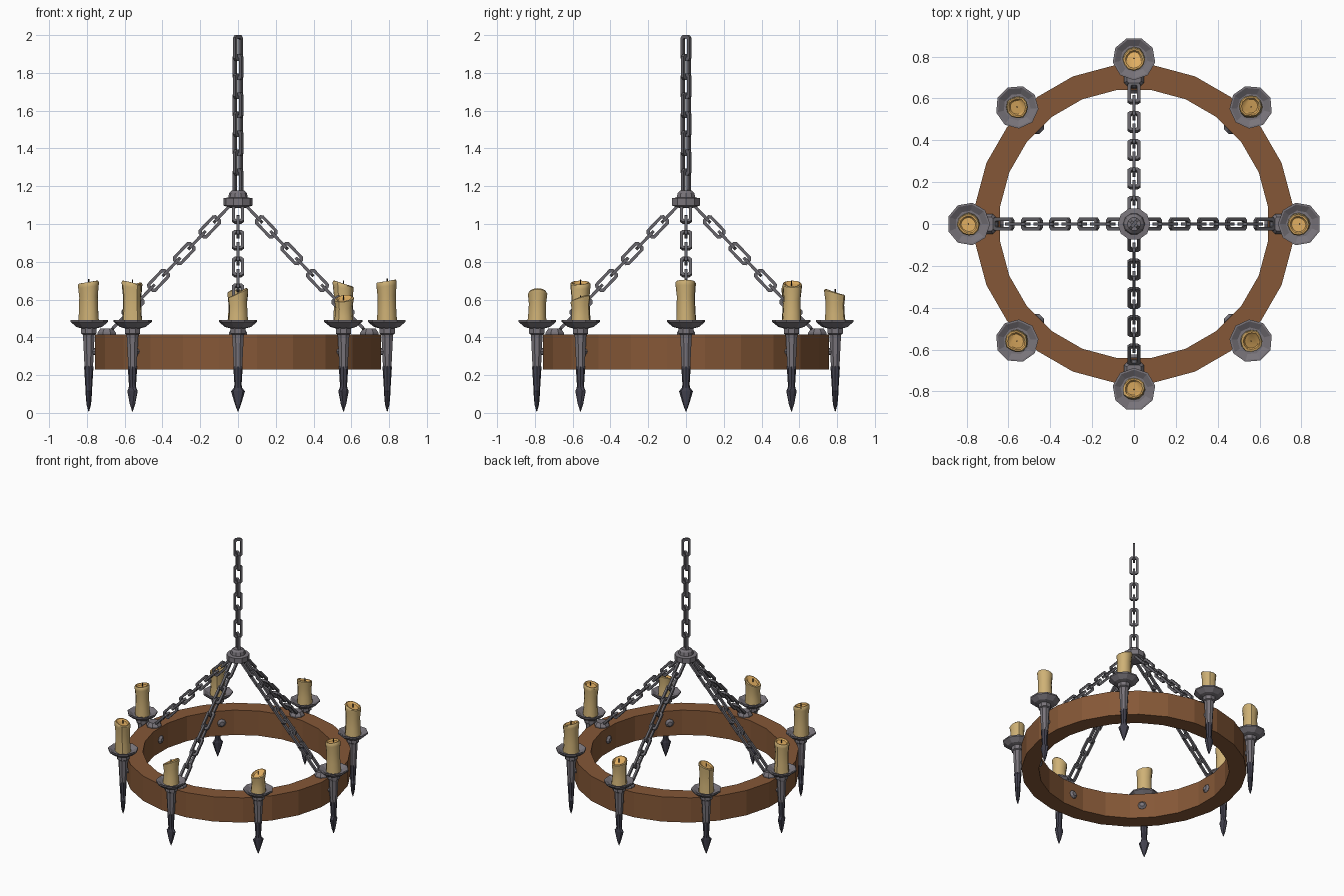
import bpy, bmesh, math, random
from mathutils import Matrix, Vector

if "Cube" in bpy.data.objects:
    bpy.data.objects.remove(bpy.data.objects["Cube"])

random.seed(4)


def mat(name, r, g, b):
    m = bpy.data.materials.new(name)
    m.diffuse_color = (r, g, b, 1)
    m.use_nodes = True
    m.node_tree.nodes["Principled BSDF"].inputs["Base Color"].default_value = m.diffuse_color
    return m


WOOD = mat("wood", 0.235, 0.097, 0.038)
IRON = mat("iron", 0.19, 0.175, 0.195)
DARK = mat("dark_iron", 0.055, 0.053, 0.075)
CHAIN = mat("chain_iron", 0.135, 0.13, 0.145)
WAX = mat("wax", 0.62, 0.44, 0.18)
POOL = mat("melted_wax", 0.74, 0.42, 0.12)
WICK = mat("wick", 0.03, 0.022, 0.018)


def finish(name, bm, mats, matrix=None, smooth=None):
    bmesh.ops.recalc_face_normals(bm, faces=bm.faces)
    me = bpy.data.meshes.new(name)
    bm.to_mesh(me)
    bm.free()
    for m in mats:
        me.materials.append(m)
    ob = bpy.data.objects.new(name, me)
    bpy.context.collection.objects.link(ob)
    if matrix:
        ob.matrix_world = matrix
    if smooth:
        bpy.ops.object.select_all(action='DESELECT')
        ob.select_set(True)
        bpy.context.view_layer.objects.active = ob
        bpy.ops.object.shade_smooth_by_angle(angle=math.radians(smooth))
    return ob


def skin(bm, rings, loop=False):
    """Bridge rings of points with quads; cap the ends unless looped."""
    vs = [[bm.verts.new(p) for p in r] for r in rings]
    n = len(vs[0])
    for k in range(len(vs) if loop else len(vs) - 1):
        a, b = vs[k], vs[(k + 1) % len(vs)]
        for i in range(n):
            j = (i + 1) % n
            bm.faces.new((a[i], a[j], b[j], b[i]))
    if not loop:
        bm.faces.new(vs[0])
        bm.faces.new(vs[-1])


def circle(rx, ry, z, n, off=0.0):
    return [(rx * math.cos(off + math.tau * i / n),
             ry * math.sin(off + math.tau * i / n), z) for i in range(n)]


def lathe(name, prof, n, m, matrix=None, off=0.0, smooth=None):
    bm = bmesh.new()
    skin(bm, [circle(r, r, z, n, off) for r, z in prof])
    return finish(name, bm, [m], matrix, smooth)


# wooden ring
bm = bmesh.new()
skin(bm, [circle(r, r, z, 24, math.pi / 24) for r, z in
          ((0.763, 0.23), (0.763, 0.415), (0.645, 0.415), (0.645, 0.23))], True)
finish("wooden_ring", bm, [WOOD])

# hub where the chains meet
lathe("hub", [(0.04, 1.085), (0.078, 1.098), (0.078, 1.137), (0.052, 1.14),
              (0.046, 1.165), (0.032, 1.178)], 10, IRON)


def add_link(bm, mtx):
    """Chamfered rectangular link, long axis z, lying in the local xz plane."""
    def outline(w, h, c, y):
        q = [(w, h - c), (w - c, h), (c - w, h), (-w, h - c),
             (-w, c - h), (c - w, -h), (w - c, -h), (w, c - h)]
        return [mtx @ Vector((x, y, z)) for x, z in q]
    skin(bm, [outline(0.031, 0.068, 0.013, -0.008), outline(0.031, 0.068, 0.013, 0.008),
              outline(0.015, 0.051, 0.006, 0.008), outline(0.015, 0.051, 0.006, -0.008)], True)


def chain(name, start, direction, count, pitch, twist):
    d = Vector(direction).normalized()
    side = Vector((0, 0, 1)).cross(d)
    side = side.normalized() if side.length > 1e-4 else Vector((1, 0, 0))
    base = Matrix((side, d.cross(side), d)).transposed().to_4x4()
    bm = bmesh.new()
    for i in range(count):
        c = Vector(start) + d * (0.068 + i * pitch)
        add_link(bm, Matrix.Translation(c) @ base @ Matrix.Rotation(twist + i * math.pi / 2, 4, 'Z'))
    finish(name, bm, [CHAIN])


# ceiling chain and four slanted chains with their ring mounts
chain("ceiling_chain", (0, 0, 2.0), (0, 0, -1), 8, 0.101, math.radians(-50))
for k in range(4):
    a = k * math.pi / 2
    c, s = math.cos(a), math.sin(a)
    chain(f"support_chain_{k + 1}", (0.035 * c, 0.035 * s, 1.105),
          (0.635 * c, 0.635 * s, -0.665), 9, 0.098, 0)
    lathe(f"chain_mount_{k + 1}", [(0.052, 0.41), (0.052, 0.425), (0.036, 0.447)], 8, IRON,
          Matrix.Translation((0.695 * c, 0.695 * s, 0)), math.pi / 8)


def candle(name, mtx, top, slope, low_dir):
    n, z0 = 12, 0.472
    lean = (random.uniform(-0.005, 0.005), random.uniform(-0.005, 0.005))
    wob = [random.uniform(0.95, 1.07) for _ in range(n)]
    bm = bmesh.new()

    def ring(r, t, drop=0.0):
        pts = []
        for i in range(n):
            a = math.tau * i / n
            x, y = r * wob[i] * math.cos(a), r * wob[i] * math.sin(a)
            full = top - slope * (1 + math.cos(a - low_dir)) / 2 - drop
            pts.append((x + lean[0] * t, y + lean[1] * t, z0 + (full - z0) * t))
        return pts
    # wax column, rim and sunken pool
    skin(bm, [ring(0.053, 0), ring(0.049, 0.3), ring(0.047, 0.65), ring(0.052, 0.88),
              ring(0.053, 0.97), ring(0.048, 1), ring(0.041, 1), ring(0.034, 1, 0.01)])
    bm.faces.ensure_lookup_table()
    for f in bm.faces[-1 - 2 * n:]:
        f.material_index = 1
    bm.faces[-2].material_index = 0
    # wick
    zc = top - slope / 2 - 0.02
    count = len(bm.faces)
    skin(bm, [circle(0.004, 0.004, zc, 4), circle(0.003, 0.003, zc + 0.035, 4)])
    bm.faces.ensure_lookup_table()
    for f in bm.faces[count:]:
        f.material_index = 2
    finish(name, bm, [WAX, POOL, WICK], mtx, 40)


# candle height, slope and world direction of the low side, per holder
CANDLES = [(0.705, 0.015, 180), (0.70, 0.03, 0), (0.655, 0.03, 90), (0.69, 0.04, 200),
           (0.70, 0.015, 180), (0.70, 0.02, 0), (0.66, 0.05, 180), (0.625, 0.035, 250)]

# eight holders: dish, stem, spearhead, bolt, candle
for k, (top, slope, low) in enumerate(CANDLES):
    a = k * math.pi / 4
    turn = Matrix.Rotation(a, 4, 'Z')
    place = turn @ Matrix.Translation((0.79, 0, 0))
    lathe(f"drip_dish_{k + 1}", [(0.04, 0.447), (0.07, 0.455), (0.103, 0.482), (0.103, 0.492),
                                 (0.094, 0.492), (0.065, 0.474)], 9, IRON, place, math.pi / 9)
    lathe(f"stem_{k + 1}", [(0.02, 0.235), (0.024, 0.236), (0.033, 0.405), (0.035, 0.415),
                            (0.044, 0.42), (0.044, 0.45)], 8, IRON, place, math.pi / 8)
    # spearhead: flattened, wide along the ring
    bm = bmesh.new()
    skin(bm, [circle(rx, ry, z, 8) for rx, ry, z in
              ((0.002, 0.002, 0.008), (0.012, 0.016, 0.045), (0.018, 0.037, 0.115),
               (0.018, 0.022, 0.132), (0.019, 0.019, 0.15), (0.025, 0.025, 0.245), (0.02, 0.02, 0.25))])
    finish(f"spearhead_{k + 1}", bm, [DARK], place)
    # bolt through the ring with a domed head inside
    axis = turn @ Matrix.Translation((0.65, 0, 0.325)) @ Matrix.Rotation(-math.pi / 2, 4, 'Y')
    lathe(f"bolt_{k + 1}", [(0.018, -0.14), (0.018, -0.005), (0.032, -0.005), (0.03, 0.012),
                            (0.016, 0.026)], 8, IRON, axis)
    candle(f"candle_{k + 1}", Matrix.Translation((0.79 * math.cos(a), 0.79 * math.sin(a), 0)),
           top, slope, math.radians(low))
